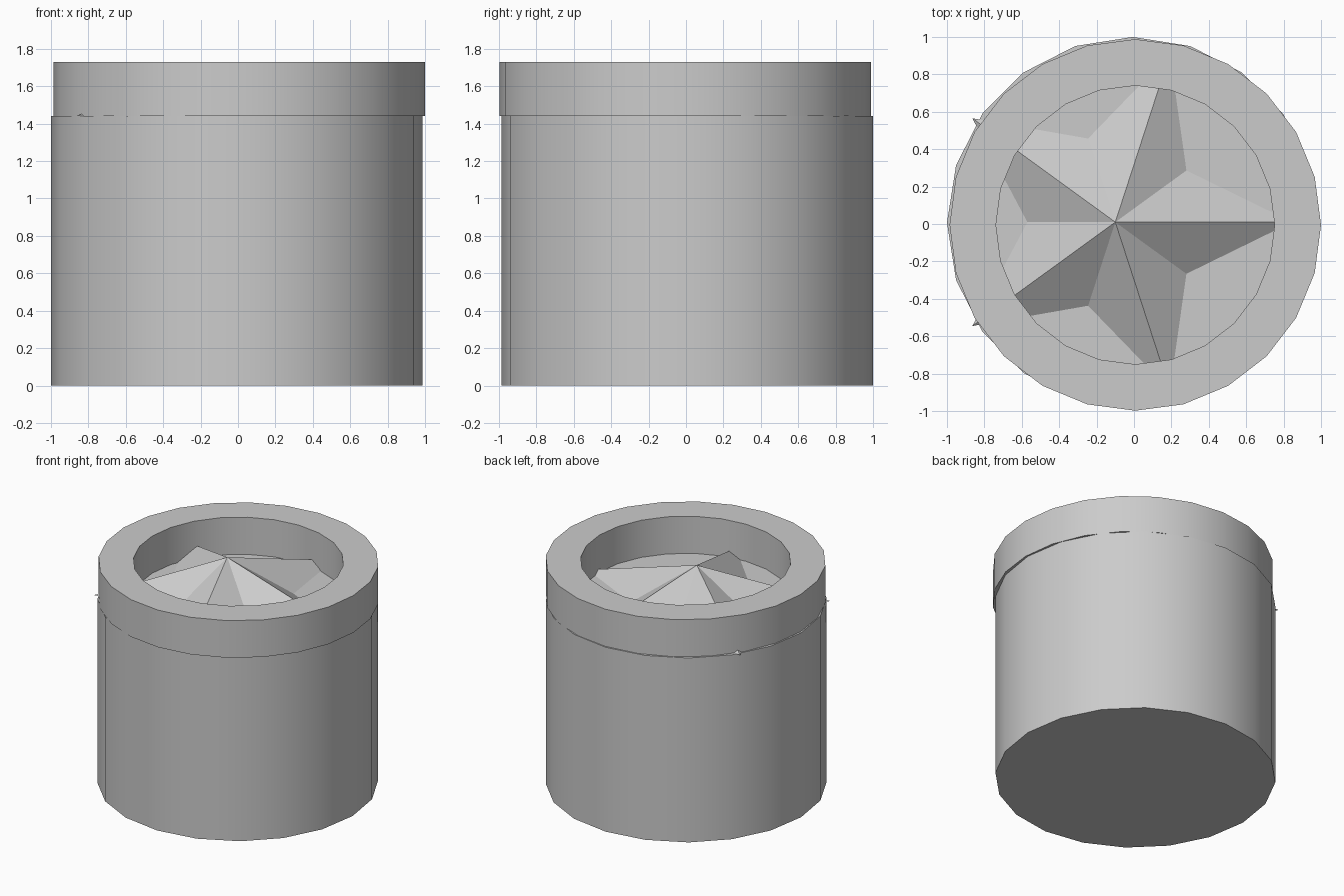
import bpy, bmesh
from math import cos, sin, pi, radians

if "Cube" in bpy.data.objects:
    bpy.data.objects.remove(bpy.data.objects["Cube"], do_unlink=True)

GREY = (0.6, 0.6, 0.6, 1)
mat = bpy.data.materials.new("light grey")
mat.use_nodes = True
mat.diffuse_color = GREY
mat.node_tree.nodes["Principled BSDF"].inputs["Base Color"].default_value = GREY

BODY_TOP, RIM_TOP = 1.44, 1.73


def ring(bm, radius, sides, z):
    return [bm.verts.new((radius * cos(2 * pi * i / sides),
                          radius * sin(2 * pi * i / sides), z)) for i in range(sides)]


def bridge(bm, a, b):
    n = len(a)
    for i in range(n):
        bm.faces.new((a[i], a[(i + 1) % n], b[(i + 1) % n], b[i]))


def finish(bm, name, location, smooth):
    bmesh.ops.recalc_face_normals(bm, faces=bm.faces)
    mesh = bpy.data.meshes.new(name)
    bm.to_mesh(mesh)
    bm.free()
    mesh.materials.append(mat)
    obj = bpy.data.objects.new(name, mesh)
    obj.location = location
    bpy.context.collection.objects.link(obj)
    if smooth:
        bpy.ops.object.select_all(action="DESELECT")
        obj.select_set(True)
        bpy.context.view_layer.objects.active = obj
        bpy.ops.object.shade_smooth_by_angle(angle=radians(30))


# Body: closed 20-sided drum
bm = bmesh.new()
low, high = ring(bm, 0.993, 20, 0), ring(bm, 0.993, 20, BODY_TOP)
bridge(bm, low, high)
bm.faces.new(low)
bm.faces.new(high)
finish(bm, "body", (-0.007, 0.007, 0), True)

# Rim: 24-sided square-section ring, slightly off-centre on the body
bm = bmesh.new()
loops = [ring(bm, r, 24, z) for r, z in
         ((0.993, BODY_TOP), (0.993, RIM_TOP), (0.745, RIM_TOP), (0.745, BODY_TOP))]
for i in range(4):
    bridge(bm, loops[i], loops[(i + 1) % 4])
finish(bm, "rim", (0.007, -0.005, 0), True)

# Star: five-pointed faceted pyramid whose tips run into the rim
bm = bmesh.new()
outline = []
for i in range(10):
    r = 0.47 if i % 2 else 0.945
    outline.append(bm.verts.new((r * cos(i * pi / 5), r * sin(i * pi / 5), 0)))
apex = bm.verts.new((0, 0, RIM_TOP - BODY_TOP - 0.002))
for i in range(10):
    bm.faces.new((outline[i], outline[(i + 1) % 10], apex))
bm.faces.new(outline)
finish(bm, "star", (-0.1, 0.01, BODY_TOP + 0.001), False)
